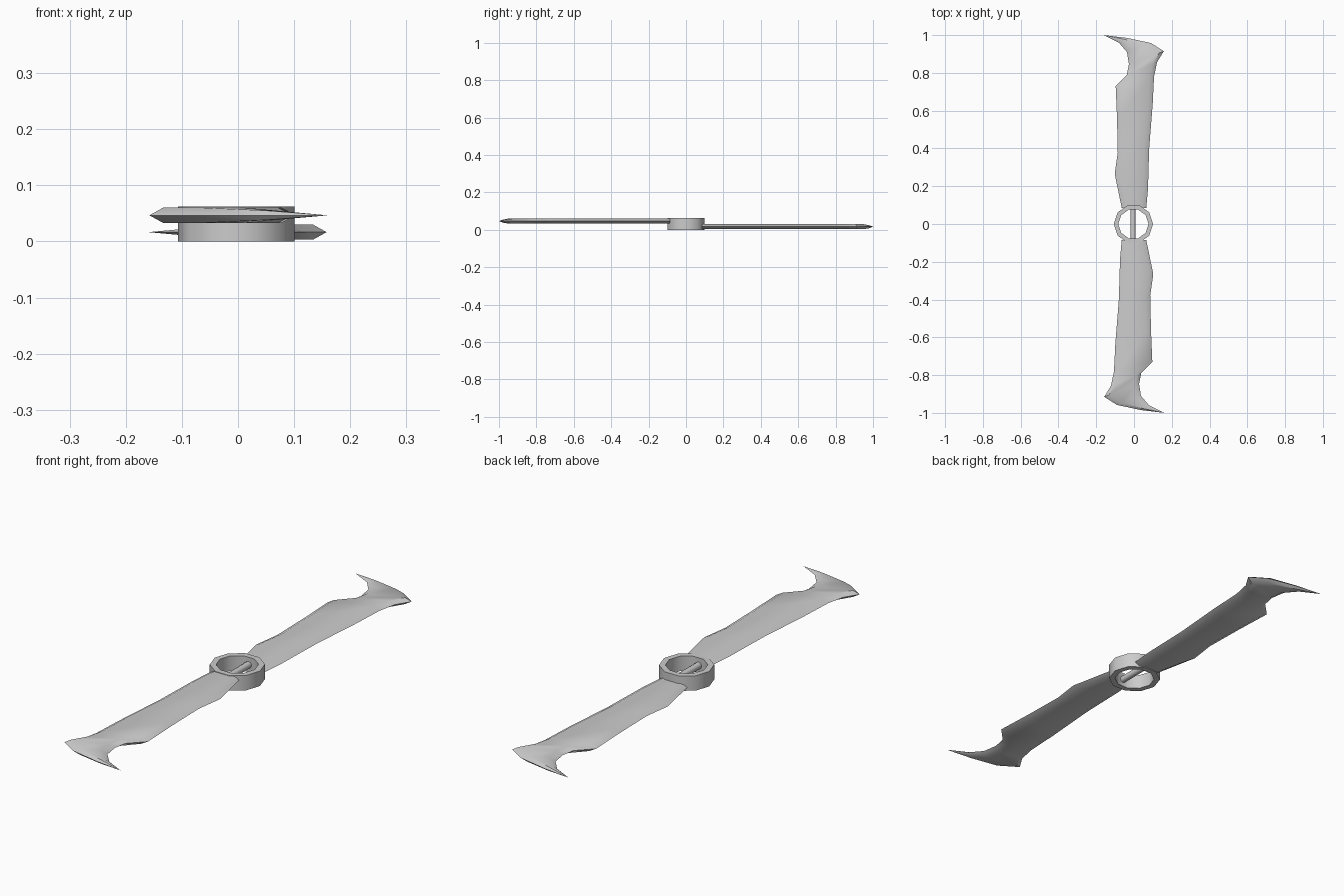
import bpy, bmesh, math
from mathutils import Vector, Matrix

if "Cube" in bpy.data.objects:
    bpy.data.objects.remove(bpy.data.objects["Cube"])


def finish(bm, name, angle):
    bmesh.ops.recalc_face_normals(bm, faces=bm.faces)
    me = bpy.data.meshes.new(name)
    bm.to_mesh(me)
    bm.free()
    ob = bpy.data.objects.new(name, me)
    bpy.context.collection.objects.link(ob)
    bpy.ops.object.select_all(action='DESELECT')
    ob.select_set(True)
    bpy.context.view_layer.objects.active = ob
    bpy.ops.object.shade_smooth_by_angle(angle=math.radians(angle))
    return ob


# Hub: ten-sided open ring
CX, SIDES = -0.003, 10
bm = bmesh.new()
section = [(0.104, 0), (0.104, 0.062), (0.080, 0.062), (0.080, 0)]
rings = []
for i in range(SIDES):
    a = 2 * math.pi * i / SIDES
    rings.append([bm.verts.new((CX + r * math.cos(a), r * math.sin(a), z))
                  for r, z in section])
for i in range(SIDES):
    p, q = rings[i], rings[(i + 1) % SIDES]
    for k in range(4):
        m = (k + 1) % 4
        bm.faces.new((p[k], p[m], q[m], q[k]))
finish(bm, "hub_ring", 40)

# Crossbar through the hub
bm = bmesh.new()
bmesh.ops.create_cone(bm, cap_ends=True, segments=8, radius1=0.014,
                      radius2=0.014, depth=0.164)
bmesh.ops.transform(bm, verts=bm.verts,
                    matrix=Matrix.Translation((-0.005, 0, 0.031))
                    @ Matrix.Rotation(math.pi / 2, 4, 'X'))
finish(bm, "hub_crossbar", 50)

# Blade outline as pairs: hooked edge point, plain edge point
STATIONS = [
    ((-0.065, 0.085), (0.065, 0.085)),
    ((-0.102, 0.265), (0.074, 0.185)),
    ((-0.086, 0.380), (0.080, 0.397)),
    ((-0.090, 0.565), (0.099, 0.635)),
    ((-0.097, 0.730), (0.106, 0.780)),
    ((-0.038, 0.790), (0.122, 0.857)),
    ((-0.027, 0.847), (0.158, 0.915)),
    ((-0.037, 0.910), (0.090, 0.958)),
    ((-0.080, 0.960), (-0.037, 0.985)),
]
TIP = (-0.160, 1.0)


def blade(name, z, turn):
    bm = bmesh.new()
    loops = []
    for l, r in STATIONS:
        l, r = Vector((*l, 0)), Vector((*r, 0))
        width = (r - l).length
        inset = (r - l).normalized() * min(0.026, width * 0.3)
        up = Vector((0, 0, 0.0135 * min(1, width / 0.08)))
        pts = [l, l + inset + up, r - inset + up, r,
               r - inset - up, l + inset - up]
        loops.append([bm.verts.new(p) for p in pts])
    for p, q in zip(loops, loops[1:]):
        for k in range(6):
            m = (k + 1) % 6
            bm.faces.new((p[k], p[m], q[m], q[k]))
    tip = bm.verts.new((*TIP, 0))
    for k in range(6):
        bm.faces.new((loops[-1][k], loops[-1][(k + 1) % 6], tip))
    bm.faces.new(loops[0])
    bmesh.ops.transform(bm, verts=bm.verts,
                        matrix=Matrix.Translation((0, 0, z))
                        @ Matrix.Rotation(turn, 4, 'Z'))
    return finish(bm, name, 35)


# Two blades, opposite and stacked
blade("lower_blade", 0.0165, 0)
blade("upper_blade", 0.0465, math.pi)
